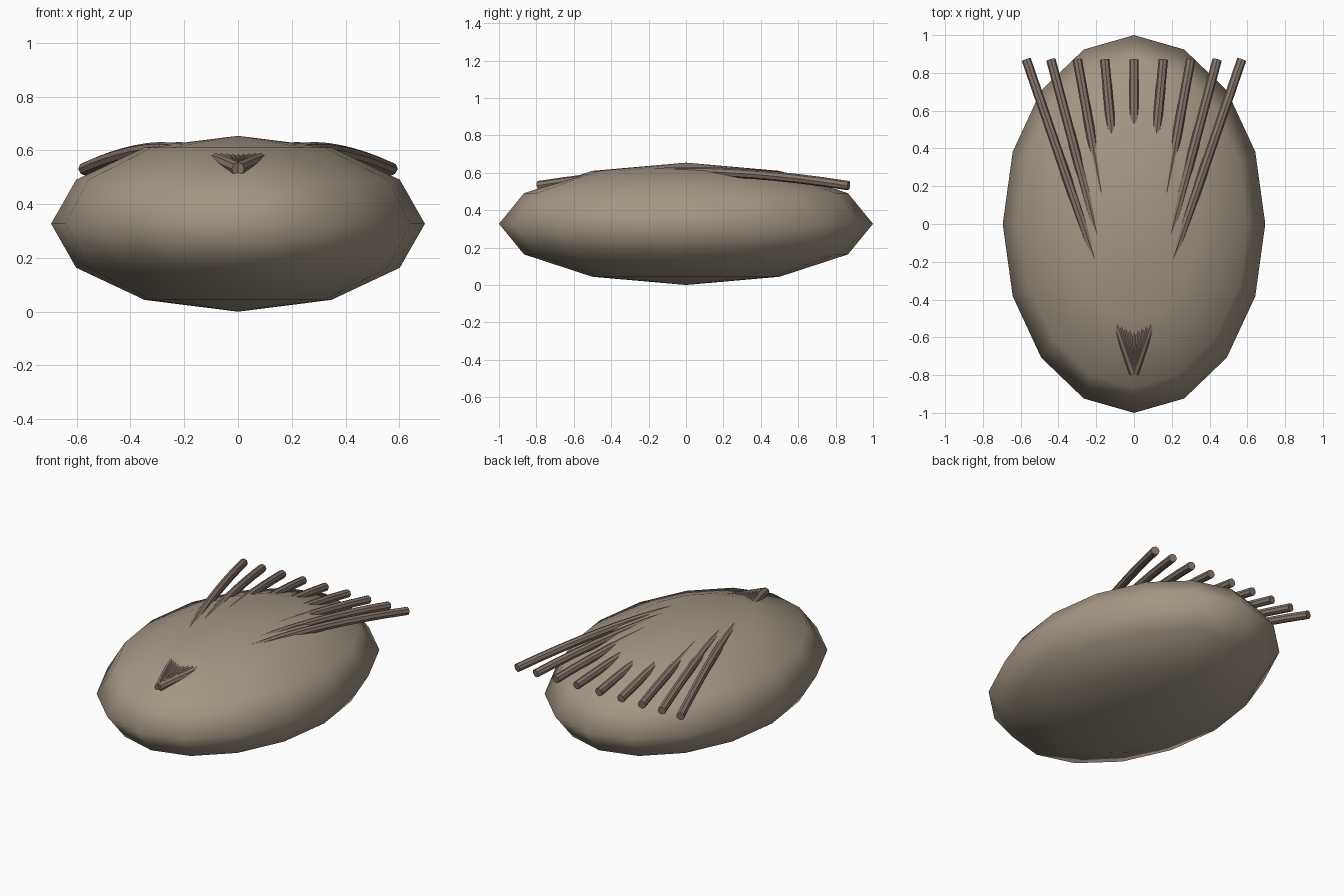
import bpy

if "Cube" in bpy.data.objects:
    bpy.data.objects.remove(bpy.data.objects["Cube"])

def material(name, rgb):
    m = bpy.data.materials.new(name)
    m.diffuse_color = (*rgb, 1)
    m.use_nodes = True
    m.node_tree.nodes["Principled BSDF"].inputs["Base Color"].default_value = m.diffuse_color
    return m

body_mat = material("taupe", (0.37, 0.31, 0.235))
rod_mat = material("brown", (0.24, 0.18, 0.145))

# Flattened low-poly ellipsoid body, smooth shaded
bpy.ops.mesh.primitive_uv_sphere_add(segments=16, ring_count=6, radius=1, location=(0, 0, 0.327))
body = bpy.context.object
body.name = "body"
body.scale = (0.695, 1.0, 0.327)
bpy.ops.object.transform_apply(location=False, rotation=False, scale=True)
bpy.ops.object.shade_smooth()
body.data.materials.append(body_mat)

# Rods fan out from one point at the front, arching just under the top surface
START, END = -0.79, 0.87
MID, HALF = (START + END) / 2, (END - START) / 2

def arch(y):
    t = abs(y - MID) / HALF
    return 0.606 - 0.075 * t ** 1.75

def rod(name, end_x):
    curve = bpy.data.curves.new(name, 'CURVE')
    curve.dimensions = '3D'
    curve.bevel_depth = 0.025
    curve.bevel_resolution = 2
    curve.use_fill_caps = True
    n = 13
    sp = curve.splines.new('POLY')
    sp.points.add(n - 1)
    for i, p in enumerate(sp.points):
        t = i / (n - 1)
        y = START + (END - START) * t
        p.co = (end_x * t, y, arch(y), 1)
    ob = bpy.data.objects.new(name, curve)
    bpy.context.collection.objects.link(ob)
    curve.materials.append(rod_mat)
    bpy.ops.object.select_all(action='DESELECT')
    ob.select_set(True)
    bpy.context.view_layer.objects.active = ob
    bpy.ops.object.convert(target='MESH')
    bpy.ops.object.shade_smooth_by_angle(angle=0.6)

for i, x in enumerate((0, 0.155, 0.30, 0.44, 0.57)):
    for s in ((1,) if i == 0 else (1, -1)):
        rod(f"rod_{i}_{'right' if s > 0 else 'left'}", s * x)
